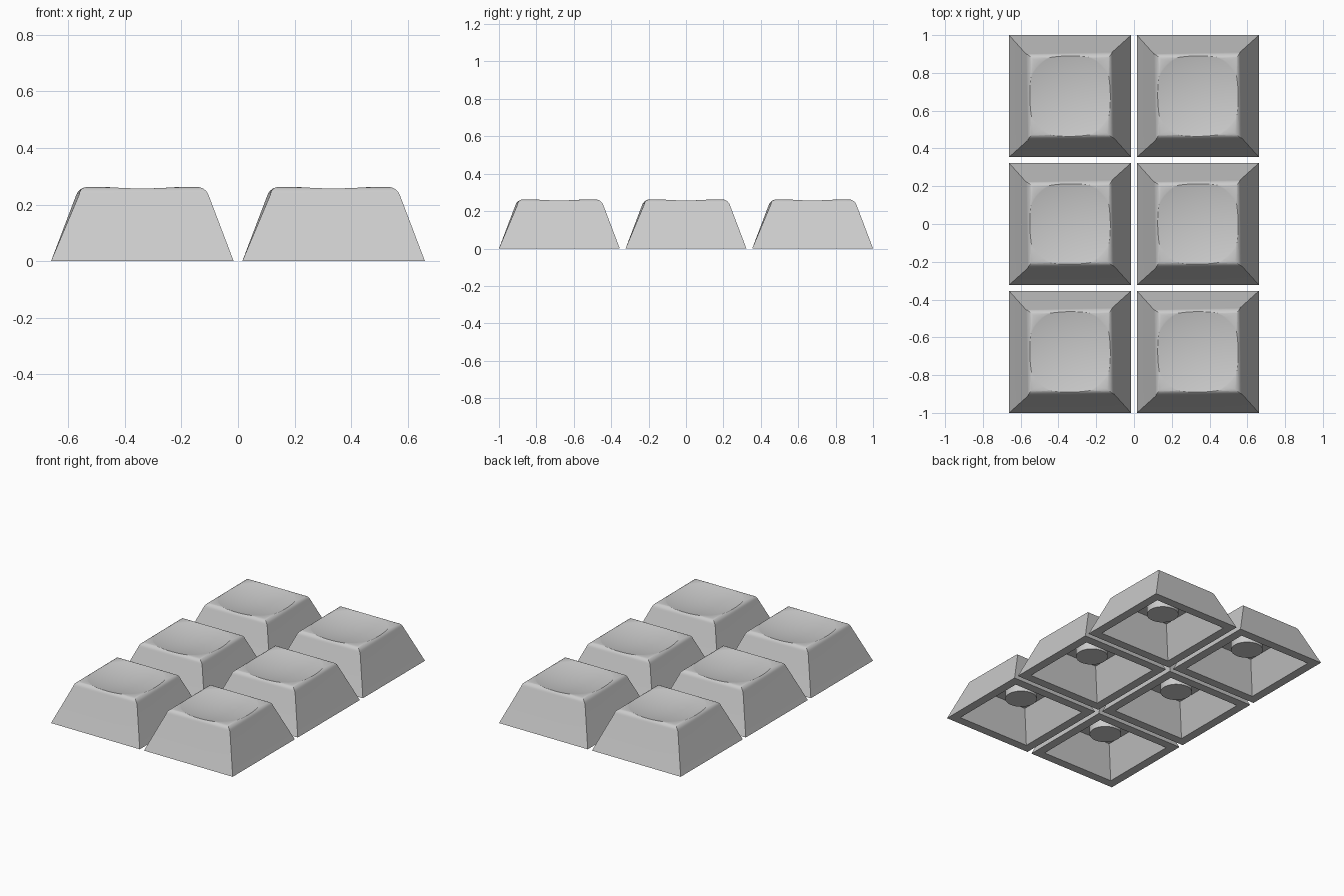
import bpy
import bmesh
from mathutils import Matrix

if "Cube" in bpy.data.objects:
    bpy.data.objects.remove(bpy.data.objects["Cube"], do_unlink=True)

BASE, HEIGHT, SLOPE = 0.323, 0.262, 0.38   # half width, height, wall lean
WALL, ROOF = 0.058, 0.2                    # rim width, inner ceiling
DISH_RADIUS, DISH_DEPTH = 1.05, 0.027
STEM_RADIUS, STEM_BOTTOM = 0.097, 0.114
PITCH = 0.677

grey = bpy.data.materials.new("grey plastic")
grey.use_nodes = True
grey.diffuse_color = (0.6, 0.6, 0.6, 1)
grey.node_tree.nodes["Principled BSDF"].inputs["Base Color"].default_value = (0.6, 0.6, 0.6, 1)


def add_object(name, bm):
    bmesh.ops.recalc_face_normals(bm, faces=bm.faces)
    mesh = bpy.data.meshes.new(name)
    bm.to_mesh(mesh)
    bm.free()
    mesh.materials.append(grey)
    obj = bpy.data.objects.new(name, mesh)
    bpy.context.collection.objects.link(obj)
    return obj


def frustum(bottom, top, z0, z1):
    """Square block narrowing from half width bottom to half width top."""
    bm = bmesh.new()
    bmesh.ops.create_cube(bm, size=2)
    for v in bm.verts:
        half, z = (top, z1) if v.co.z > 0 else (bottom, z0)
        v.co = (v.co.x * half, v.co.y * half, z)
    return bm


def cut(target, cutter):
    cutter.hide_render = True
    mod = target.modifiers.new("cut", "BOOLEAN")
    mod.operation = "DIFFERENCE"
    mod.solver = "EXACT"
    mod.object = cutter


# Outer shell with rounded top edges
bm = frustum(BASE, BASE - SLOPE * HEIGHT, 0, HEIGHT)
top_edges = [e for e in bm.edges if all(v.co.z > HEIGHT / 2 for v in e.verts)]
bmesh.ops.bevel(bm, geom=top_edges, offset=0.028, segments=5, profile=0.5, affect="EDGES")
cap = add_object("keycap", bm)

# Hollow underside
low = -0.05
inner = BASE - WALL
hollow = add_object("hollow_cutter", frustum(
    inner - SLOPE * low, inner - SLOPE * ROOF, low, ROOF))
cut(cap, hollow)

# Shallow dish in the top, cut by a large sphere
bm = bmesh.new()
bmesh.ops.create_uvsphere(bm, u_segments=64, v_segments=128, radius=DISH_RADIUS,
                          matrix=Matrix.Translation((0, 0, HEIGHT - DISH_DEPTH + DISH_RADIUS)))
dish = add_object("dish_cutter", bm)
cut(cap, dish)

# Bake the cuts and remove the cutters
bpy.context.view_layer.update()
graph = bpy.context.evaluated_depsgraph_get()
baked = bpy.data.meshes.new_from_object(cap.evaluated_get(graph))
cap.modifiers.clear()
cap.data = baked
for cutter in (hollow, dish):
    bpy.data.objects.remove(cutter, do_unlink=True)

# Round stem hanging from the ceiling
bm = bmesh.new()
top = ROOF + 0.01
bmesh.ops.create_cone(bm, cap_ends=True, segments=48, radius1=STEM_RADIUS, radius2=STEM_RADIUS,
                      depth=top - STEM_BOTTOM,
                      matrix=Matrix.Translation((0, 0, (top + STEM_BOTTOM) / 2)))
stem = add_object("stem", bm)

# Smooth shading with sharp creases
for obj in (cap, stem):
    bpy.ops.object.select_all(action="DESELECT")
    obj.select_set(True)
    bpy.context.view_layer.objects.active = obj
    bpy.ops.object.shade_smooth_by_angle(angle=0.4)

# Two columns and three rows of keycaps
for part in (cap, stem):
    name = part.name
    for side, x in (("right", -PITCH / 2), ("left", PITCH / 2)):
        for row, y in (("front", -PITCH), ("middle", 0), ("back", PITCH)):
            copy = part.copy()
            copy.name = f"{name}_{row}_{side}"
            copy.location = (x, y, 0)
            bpy.context.collection.objects.link(copy)
    bpy.data.objects.remove(part, do_unlink=True)
